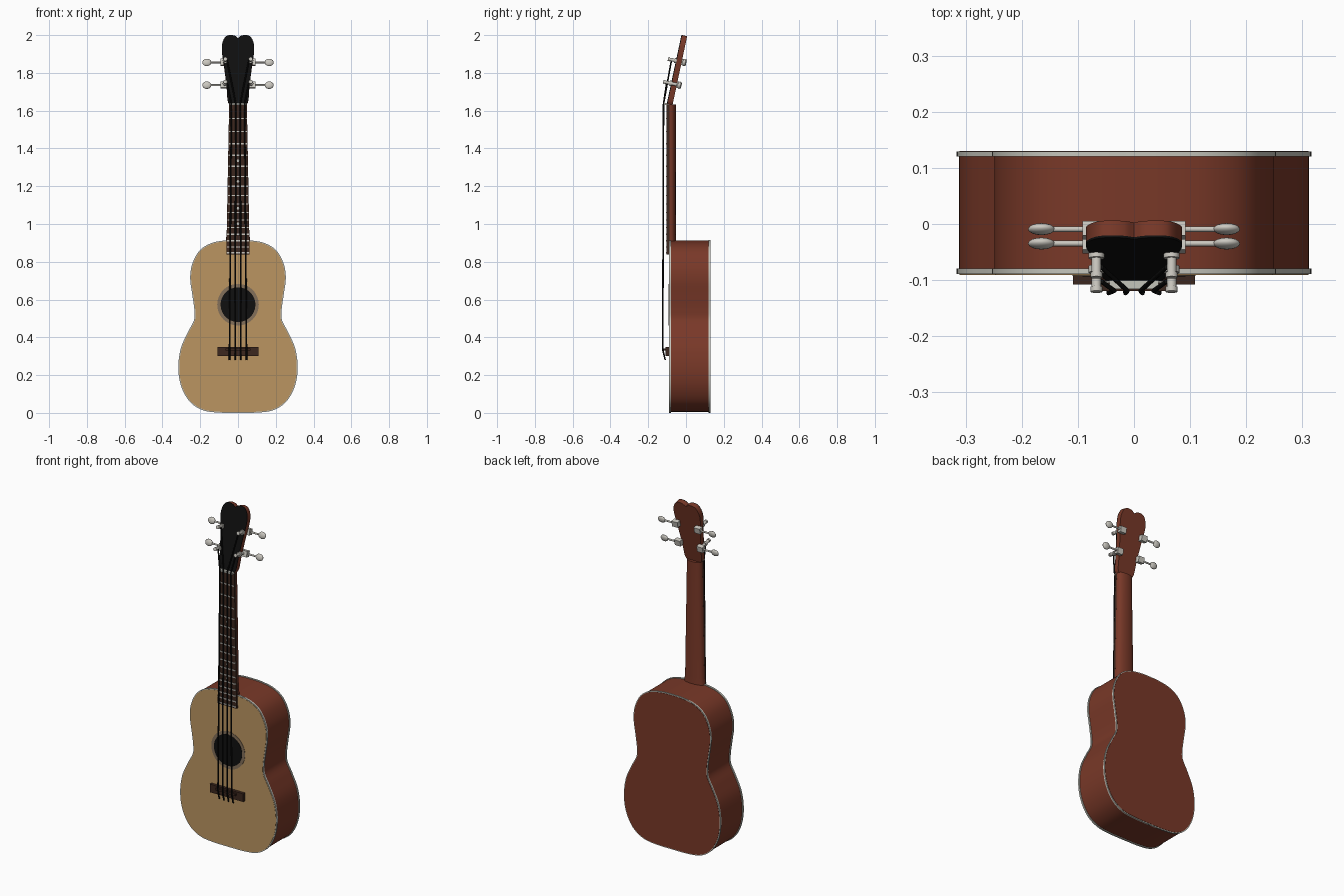
import bpy, bmesh, math
from mathutils import Matrix, Vector

cube = bpy.data.objects.get("Cube")
if cube:
    bpy.data.objects.remove(cube)


def material(name, r, g, b):
    m = bpy.data.materials.new(name)
    m.use_nodes = True
    m.diffuse_color = (r, g, b, 1)
    m.node_tree.nodes["Principled BSDF"].inputs["Base Color"].default_value = (r, g, b, 1)
    return m


SPRUCE = material("pale top wood", 0.50, 0.30, 0.12)
MAHOGANY = material("red brown wood", 0.19, 0.040, 0.021)
ROSEWOOD = material("dark brown wood", 0.045, 0.02, 0.013)
BLACK = material("black", 0.005, 0.005, 0.005)
BINDING = material("pale binding", 0.56, 0.56, 0.50)
METAL = material("satin metal", 0.60, 0.58, 0.53)
ROSETTE = material("rosette brown", 0.23, 0.16, 0.10)


def finish(bm, name, mat, matrix=Matrix(), angle=35):
    bmesh.ops.transform(bm, matrix=matrix, verts=bm.verts)
    bmesh.ops.recalc_face_normals(bm, faces=bm.faces)
    me = bpy.data.meshes.new(name)
    bm.to_mesh(me)
    bm.free()
    me.shade_smooth()
    me.set_sharp_from_angle(angle=math.radians(angle))
    me.materials.append(mat)
    ob = bpy.data.objects.new(name, me)
    bpy.context.collection.objects.link(ob)
    return ob


def box(name, mat, centre, size, matrix=Matrix()):
    bm = bmesh.new()
    bmesh.ops.create_cube(bm, size=1, matrix=Matrix.Translation(centre) @ Matrix.Diagonal((*size, 1)))
    return finish(bm, name, mat, matrix)


def cylinder(name, mat, a, b, radius, matrix=Matrix(), sides=16):
    a, b = Vector(a), Vector(b)
    d = b - a
    bm = bmesh.new()
    place = Matrix.Translation((a + b) / 2) @ d.to_track_quat('Z', 'Y').to_matrix().to_4x4()
    bmesh.ops.create_cone(bm, cap_ends=True, segments=sides, radius1=radius, radius2=radius,
                          depth=d.length, matrix=place)
    return finish(bm, name, mat, matrix)


def prism(name, mat, outline, y0, y1, matrix=Matrix()):
    bm = bmesh.new()
    face = bm.faces.new([bm.verts.new((x, y0, z)) for x, z in outline])
    ext = bmesh.ops.extrude_face_region(bm, geom=[face])["geom"]
    verts = [g for g in ext if isinstance(g, bmesh.types.BMVert)]
    bmesh.ops.translate(bm, verts=verts, vec=(0, y1 - y0, 0))
    if not any(len(f.verts) == len(outline) and abs(f.calc_center_median().y - y0) < 1e-6 for f in bm.faces):
        bm.faces.new([v for v in bm.verts if v not in verts])
    return finish(bm, name, mat, matrix)


def spline(pts, steps=6):
    """Smooth curve through the points."""
    p = [Vector(q) for q in pts]
    p = [2 * p[0] - p[1]] + p + [2 * p[-1] - p[-2]]
    out = []
    for a, b, c, d in zip(p, p[1:], p[2:], p[3:]):
        for i in range(steps):
            t = i / steps
            out.append(0.5 * (2 * b + (c - a) * t + (2 * a - 5 * b + 4 * c - d) * t * t
                              + (3 * b - a - 3 * c + d) * t ** 3))
    return out + [p[-2]]


def mirrored(half):
    """Close a right half that starts and ends on the centre line."""
    return half + [Vector((-q.x, q.y)) for q in reversed(half[1:-1])]


def offset(loop, dist):
    out = []
    for i, q in enumerate(loop):
        t = loop[(i + 1) % len(loop)] - loop[i - 1]
        out.append(q + Vector((t.y, -t.x)).normalized() * dist)
    return out


# Body: sides, bindings, soundboard and back
body = mirrored(spline([(0, .004), (.11, .006), (.19, .02), (.255, .065), (.298, .145), (.312, .24),
                        (.299, .34), (.262, .425), (.229, .49), (.227, .545), (.237, .62), (.249, .71),
                        (.239, .785), (.202, .855), (.14, .895), (.06, .91), (0, .912)]))
prism("body_sides", MAHOGANY, body, -.084, .124)
prism("front_binding", BINDING, offset(body, .004), -.089, -.079)
prism("back_binding", BINDING, offset(body, .004), .120, .129)
prism("soundboard", SPRUCE, offset(body, -.001), -.0905, -.085)
prism("back_panel", MAHOGANY, offset(body, -.001), .125, .1305)

# Sound hole and rosette
HOLE_Z = .573
cylinder("rosette", ROSETTE, (0, -.088, HOLE_Z), (0, -.0925, HOLE_Z), .110, sides=48)
cylinder("sound_hole", BLACK, (0, -.088, HOLE_Z), (0, -.0935, HOLE_Z), .092, sides=48)

# Bridge and saddle
box("bridge", ROSEWOOD, (0, -.098, .326), (.218, .02, .048))
box("saddle", ROSEWOOD, (0, -.111, .335), (.13, .016, .012))

# Neck: rounded back, lofted from body to head
NUT_Z, END_Z = 1.632, .838


def half_width(z):
    return .062 + (.047 - .062) * (z - END_Z) / (NUT_Z - END_Z)


bm = bmesh.new()
rings = []
for z, grow in ((.88, 1.1), (.915, 1.06), (.95, 1), (NUT_Z, 1)):
    w = half_width(z) * grow
    ring = [bm.verts.new((w * math.cos(a), -.088 + .034 * grow * math.sin(a) ** .7, z))
            for a in (math.pi * i / 12 for i in range(12))]
    ring.append(bm.verts.new((-w, -.088, z)))
    rings.append(ring)
for lo, hi in zip(rings, rings[1:]):
    for i in range(len(lo)):
        j = (i + 1) % len(lo)
        bm.faces.new((lo[i], lo[j], hi[j], hi[i]))
bm.faces.new(rings[0])
bm.faces.new(rings[-1])
finish(bm, "neck", MAHOGANY)

# Fretboard, nut, frets and position dots
w0, w1 = half_width(END_Z), half_width(NUT_Z)
board = [Vector(q) for q in ((-w0, END_Z), (w0, END_Z), (w1, NUT_Z), (-w1, NUT_Z))]
prism("fretboard", ROSEWOOD, board, -.102, -.087)
box("nut", BINDING, (0, -.105, NUT_Z + .003), (.088, .022, .012))


def fret_z(n):
    return NUT_Z - 1.30 * (1 - 2 ** (-n / 12))


for n in range(1, 17):
    z = fret_z(n)
    box(f"fret_{n}", METAL, (0, -.1025, z), (2 * half_width(z) - .004, .006, .006))
for n in (5, 7, 10, 12):
    z = (fret_z(n) + fret_z(n - 1)) / 2
    cylinder(f"position_dot_{n}", BINDING, (0, -.1, z), (0, -.103, z), .007)

# Head, tilted backwards, with a black face plate
HEAD = Matrix.Translation((0, -.098, 1.635)) @ Matrix.Rotation(-.21, 4, 'X')
head = [Vector((0, 0))] + spline([(.044, 0), (.055, .025), (.061, .10), (.073, .20), (.085, .285), (.083, .33),
                                  (.066, .364), (.042, .373), (.017, .369), (0, .357)])
head = mirrored(head)
prism("head", MAHOGANY, head, 0, .027, HEAD)
prism("head_face", BLACK, head, -.004, 0, HEAD)

# Tuning machines
for row, v in (("lower", .111), ("upper", .234)):
    for side, s in (("right", -1), ("left", 1)):
        tag = f"{row}_{side}"
        x = s * .067
        box(f"tuner_housing_{tag}", METAL, (s * .073, .039, v), (.038, .026, .034), HEAD)
        cylinder(f"tuner_post_{tag}", METAL, (x, .03, v), (x, -.046, v), .0085, HEAD)
        cylinder(f"tuner_bushing_{tag}", METAL, (x, 0, v), (x, -.012, v), .014, HEAD)
        cylinder(f"tuner_cap_{tag}", METAL, (x, -.038, v), (x, -.047, v), .0105, HEAD)
        cylinder(f"tuner_shaft_{tag}", METAL, (s * .085, .041, v), (s * .15, .041, v), .005, HEAD)
        bm = bmesh.new()
        bmesh.ops.create_uvsphere(bm, u_segments=16, v_segments=10, radius=1)
        shape = Matrix.Translation((s * .165, .041, v)) @ Matrix.Diagonal((.024, .010, .020, 1))
        finish(bm, f"tuner_knob_{tag}", METAL, HEAD @ shape, 80)

# Strings, from bridge over the nut to the posts
for i in range(4):
    x = -.045 + .03 * i
    s = math.copysign(1, x)
    v = .111 if i in (0, 3) else .234
    path = [Vector((x, -.110, .28)), Vector((x, -.123, .335)), Vector((x * .78, -.119, NUT_Z + .003)),
            HEAD @ Vector((s * .058, -.028, v))]
    bm = bmesh.new()
    loops = []
    for p in path:
        loops.append([bm.verts.new(p + Vector((math.cos(a), math.sin(a), 0)) * .0042)
                      for a in (math.tau * k / 8 for k in range(8))])
    for lo, hi in zip(loops, loops[1:]):
        for k in range(8):
            bm.faces.new((lo[k], lo[(k + 1) % 8], hi[(k + 1) % 8], hi[k]))
    bm.faces.new(loops[0])
    bm.faces.new(loops[-1])
    finish(bm, f"string_{i + 1}", BLACK, angle=60)
